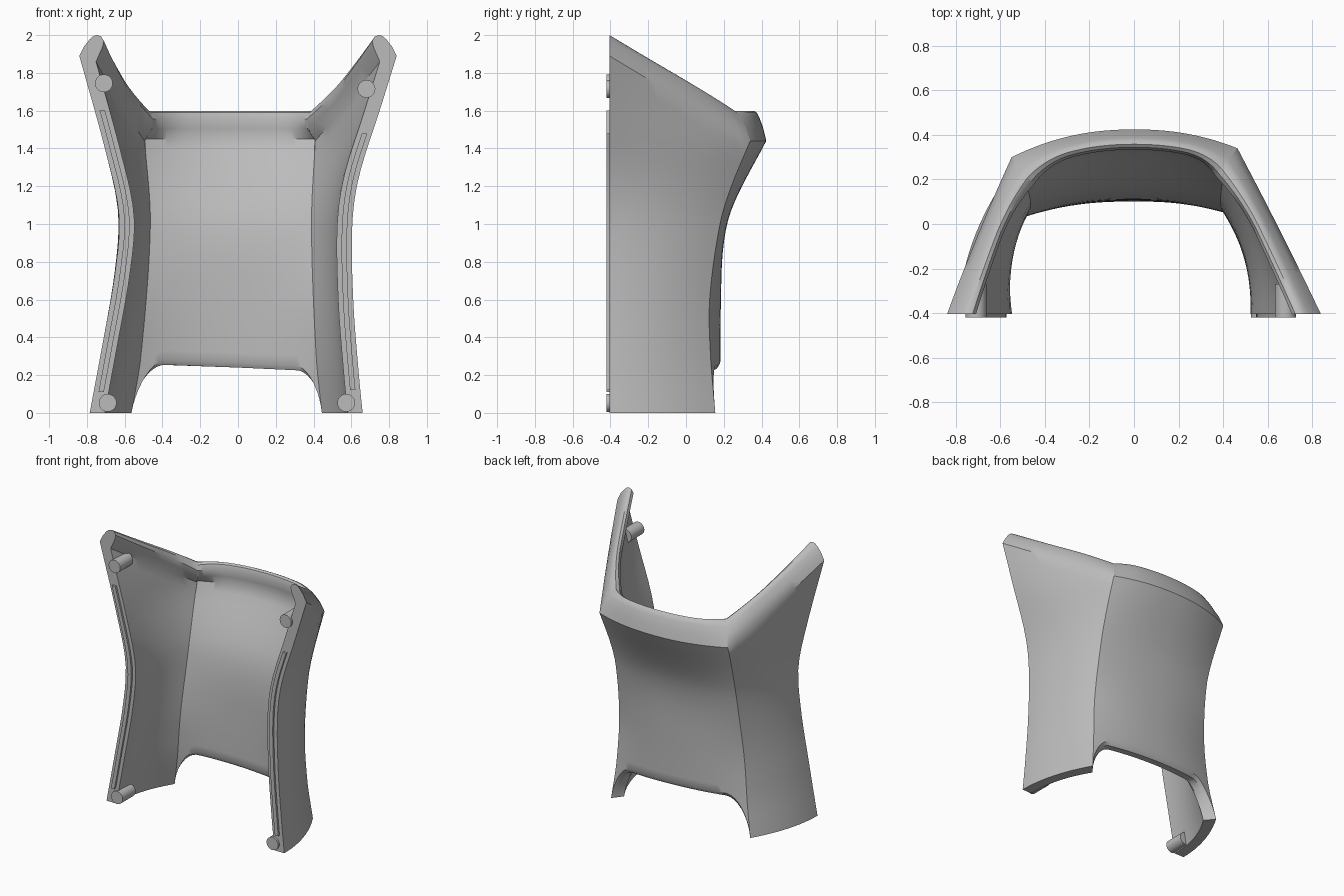
import bpy, bmesh, math
from mathutils import Matrix

if "Cube" in bpy.data.objects:
    bpy.data.objects.remove(bpy.data.objects["Cube"], do_unlink=True)

grey = bpy.data.materials.new("plain grey")
grey.use_nodes = True
colour = (0.5, 0.5, 0.5, 1)
grey.diffuse_color = colour
grey.node_tree.nodes["Principled BSDF"].inputs["Base Color"].default_value = colour

FRONT, THICK, LEVELS = -0.405, 0.08, 22

# Guide curves over height, for the right (-1) and left (+1) halves
front_x = {-1: [(0, .785), (.35, .72), (.75, .65), (1.05, .63), (1.4, .705), (1.89, .84)],
           1: [(0, .66), (.2, .64), (.6, .61), (1, .605), (1.25, .64), (1.6, .75), (1.89, .84)]}
corner_x = {-1: [(0, .62), (.3, .57), (1, .52), (1.44, .55)],
            1: [(0, .5), (.3, .47), (1, .445), (1.44, .465)]}
corner_y = {-1: [(0, .14), (.3, .11), (.6, .105), (1, .155), (1.2, .21), (1.44, .3)],
            1: [(0, .155), (.3, .13), (.6, .125), (1, .18), (1.2, .24), (1.44, .34)]}
back_y = [(0, .18), (.6, .185), (.9, .2), (1.1, .25), (1.44, .425)]


def smooth(table, z):
    """Cubic interpolation through the table, held constant past its ends."""
    if z <= table[0][0]:
        return table[0][1]
    if z >= table[-1][0]:
        return table[-1][1]

    def slope(i):
        a, b = table[max(i - 1, 0)], table[min(i + 1, len(table) - 1)]
        return (b[1] - a[1]) / (b[0] - a[0])
    for i in range(len(table) - 1):
        (z0, v0), (z1, v1) = table[i], table[i + 1]
        if z <= z1:
            h = z1 - z0
            t = (z - z0) / h
            return ((1 + 2 * t) * (1 - t) ** 2 * v0 + t * (1 - t) ** 2 * h * slope(i)
                    + t * t * (3 - 2 * t) * v1 + t * t * (t - 1) * h * slope(i + 1))


def plan(part, side, a, z, inset):
    """Point on the wall at height z, moved inwards by inset."""
    cx = smooth(corner_x[side], z) - 0.7 * inset
    cy = smooth(corner_y[side], z) - 0.88 * inset
    if part == "side":                       # a: 0 front edge, 1 corner
        fx = smooth(front_x[side], z) - inset
        x = fx + (cx - fx) * a + 0.16 * a * (1 - a)
        return (side * x, FRONT + (cy - FRONT) * a, z)
    by = smooth(back_y, z) - inset           # a: 0 middle, 1 corner
    return (side * cx * a, by + (cy - by) * a ** 2.2, z)


# Rim section: inward offset and rise above the outer edge line
RIM = [(.025, .05), (.055, .088), (.075, .105), (.095, .11), (.115, .103), (.13, .08), (.122, .045)]


def section(part, side, a):
    """Closed cross-section: outer wall, rim, inner wall, lower edge."""
    if part == "side":
        top, low, soft = 1.89 - .45 * a, 0, 0
        tall, wide, inner_top = 1 + .45 * a, 1 - .3 * a, top - .03 * (1 - a)
        near = max(0, 1 - (1 - a) / .45)
    else:
        top, tall, wide, inner_top = 1.44, 1.45, .7, 1.45
        gap = min(1, (1 - a) * .52 / .14)
        soft = math.sqrt(1 - (1 - gap) ** 2)
        low = (.24 - .02 * side * a) * soft
        near = max(0, 1 - (1 - a) / .45)
    wide *= 1 + .55 * near ** 2
    lift = low + .025 * soft
    pts = []
    for k in range(LEVELS + 1):
        pts.append(plan(part, side, a, lift + (top - lift) * k / LEVELS, 0))
    for off, rise in RIM:
        x, y, _ = plan(part, side, a, top, off * wide)
        pts.append((x, y, top + rise * tall))
    for k in range(LEVELS, -1, -1):
        pts.append(plan(part, side, a, lift + (inner_top - lift) * k / LEVELS, THICK))
    for f in (.8, .5, .2):
        x, y, _ = plan(part, side, a, lift, THICK * f)
        pts.append((x, y, low))
    return pts


def finish(bm, name, angle=35):
    bmesh.ops.recalc_face_normals(bm, faces=bm.faces)
    mesh = bpy.data.meshes.new(name)
    bm.to_mesh(mesh)
    bm.free()
    mesh.materials.append(grey)
    obj = bpy.data.objects.new(name, mesh)
    bpy.context.collection.objects.link(obj)
    bpy.ops.object.select_all(action="DESELECT")
    obj.select_set(True)
    bpy.context.view_layer.objects.active = obj
    bpy.ops.object.shade_smooth_by_angle(angle=math.radians(angle))
    return obj


def loft(name, rings):
    bm = bmesh.new()
    rows = [[bm.verts.new(p) for p in ring] for ring in rings]
    n = len(rows[0])
    for r0, r1 in zip(rows, rows[1:]):
        for j in range(n):
            k = (j + 1) % n
            bm.faces.new((r0[j], r0[k], r1[k], r1[j]))
    bm.faces.new(rows[0])
    bm.faces.new(rows[-1])
    return finish(bm, name)


# Curved shell: side wall, back, side wall in one loop
SIDE, BACK = 12, 20
side_steps = [i / SIDE for i in range(SIDE + 1)]
back_steps = [math.sin(math.pi / 2 * i / BACK) for i in range(BACK)]
stations = [("side", -1, a) for a in side_steps]
stations += [("back", -1, a) for a in reversed(back_steps)]
stations += [("back", 1, a) for a in back_steps[1:]]
stations += [("side", 1, a) for a in reversed(side_steps)]
loft("shell", [section(*s) for s in stations])

# Raised sealing ridges on the front edges
for side, name, low, high in ((-1, "right_ridge", .11, 1.6), (1, "left_ridge", .12, 1.48)):
    rings = []
    for i in range(25):
        z = low + (high - low) * i / 24
        x = side * (smooth(front_x[side], z) - .04)
        rings.append([(x + dx, y, z) for dx, y in
                      ((-.014, -.39), (-.014, -.42), (.014, -.42), (.014, -.39))])
    loft(name, rings)

# Locating pegs
for name, x, z in (("upper_right_peg", -.71, 1.745), ("upper_left_peg", .68, 1.715),
                   ("lower_right_peg", -.69, .053), ("lower_left_peg", .573, .053)):
    bm = bmesh.new()
    bmesh.ops.create_cone(bm, cap_ends=True, segments=32, radius1=.047, radius2=.047, depth=.15,
                          matrix=Matrix.Translation((x, -.345, z)) @ Matrix.Rotation(math.pi / 2, 4, "X"))
    finish(bm, name)
